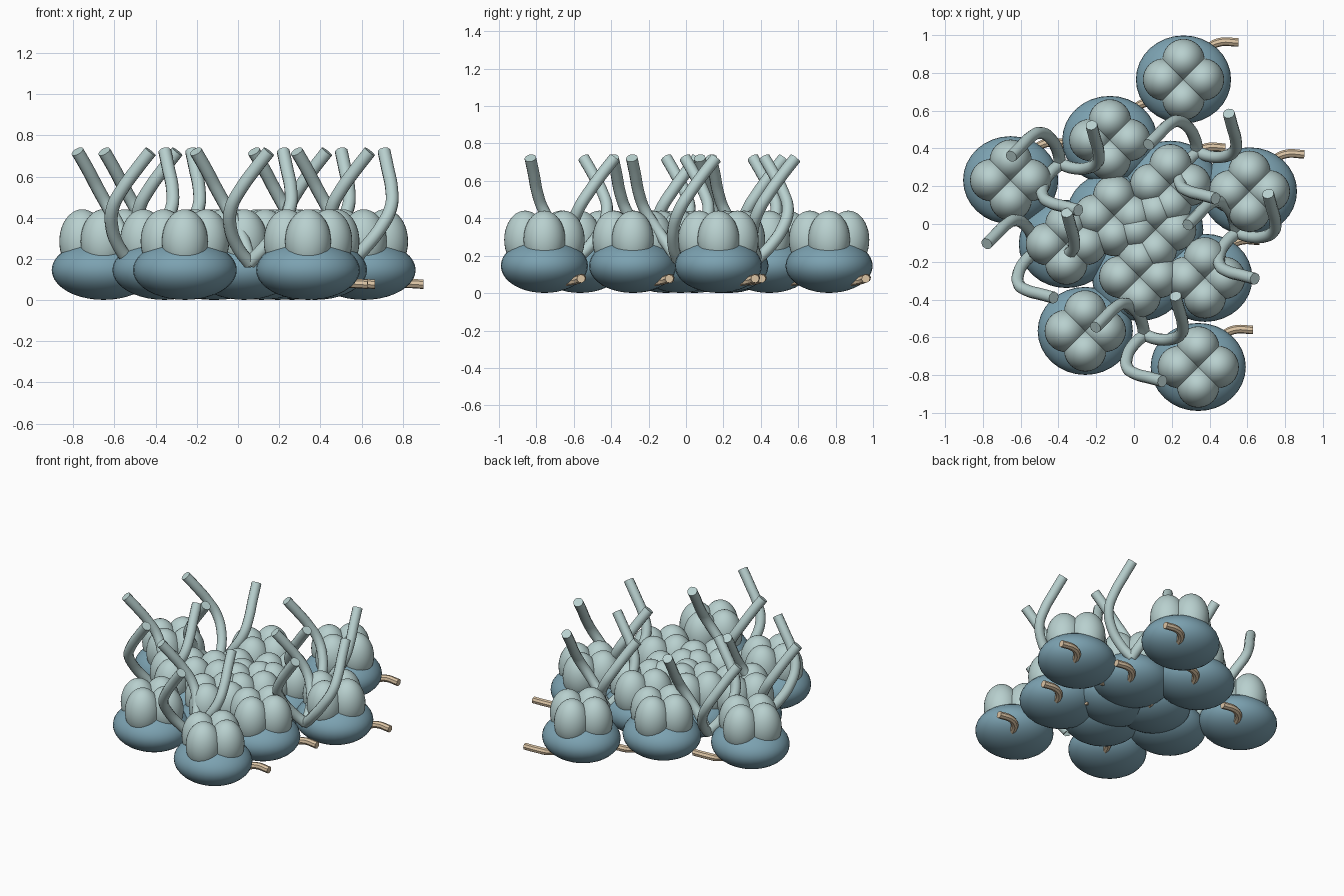
import bpy, math
from mathutils import Matrix, Vector

if "Cube" in bpy.data.objects:
    bpy.data.objects.remove(bpy.data.objects["Cube"])


def material(name, rgb):
    m = bpy.data.materials.new(name)
    m.diffuse_color = (*rgb, 1)
    m.use_nodes = True
    m.node_tree.nodes["Principled BSDF"].inputs["Base Color"].default_value = m.diffuse_color
    return m


BLUE = material("slate_blue", (0.20, 0.36, 0.44))
PALE = material("pale_sage", (0.48, 0.63, 0.62))
TAN = material("tan", (0.72, 0.56, 0.38))


def ellipsoid(name, loc, radii, mat):
    bpy.ops.mesh.primitive_uv_sphere_add(segments=32, ring_count=20, location=loc)
    ob = bpy.context.object
    ob.name = name
    ob.scale = radii
    ob.data.materials.append(mat)
    bpy.ops.object.shade_smooth()


def tube(name, points, radius, mat, sides=3):
    cu = bpy.data.curves.new(name, 'CURVE')
    cu.dimensions = '3D'
    cu.bevel_depth = radius
    cu.bevel_resolution = sides
    cu.resolution_u = 6
    cu.use_fill_caps = True
    sp = cu.splines.new('BEZIER')
    sp.bezier_points.add(len(points) - 1)
    for bp, p in zip(sp.bezier_points, points):
        bp.co = p
        bp.handle_left_type = bp.handle_right_type = 'AUTO'
    ob = bpy.data.objects.new(name, cu)
    bpy.context.collection.objects.link(ob)
    cu.materials.append(mat)
    bpy.ops.object.select_all(action='DESELECT')
    ob.select_set(True)
    bpy.context.view_layer.objects.active = ob
    bpy.ops.object.convert(target='MESH')
    bpy.ops.object.shade_smooth_by_angle(angle=math.radians(40))


# Pods: a flattened base, four upright lobes and a small side stem
pods = [(0.262, 0.765), (-0.128, 0.445), (-0.653, 0.232), (0.611, 0.173),
        (0.193, 0.208), (-0.105, 0.045), (0.115, -0.03), (-0.358, -0.106),
        (0.03, -0.28), (0.375, -0.285), (-0.258, -0.566), (0.34, -0.757)]
stem_path = [(0.11, 0.11, 0.06), (0.14, 0.17, 0.07),
             (0.19, 0.197, 0.08), (0.29, 0.196, 0.077)]
for x, y in pods:
    ellipsoid("pod_base", (x, y, 0.146), (0.252, 0.233, 0.145), BLUE)
    for dx, dy in ((1, 0), (-1, 0), (0, 1), (0, -1)):
        ellipsoid("pod_lobe", (x + dx * 0.103, y + dy * 0.103, 0.285),
                  (0.112, 0.112, 0.156), PALE)
    tube("pod_stem", [(x + a, y + b, z) for a, b, z in stem_path], 0.023, TAN, 2)

# Tendrils: three curling tubes from each root, turned in thirds
tendril_path = [(0, 0, 0.18), (-0.015, 0.07, 0.25), (-0.055, 0.138, 0.35),
                (-0.11, 0.165, 0.45), (-0.16, 0.14, 0.54),
                (-0.21, 0.09, 0.635), (-0.26, 0.04, 0.722)]
roots = [(-0.39, 0.318), (-0.52, -0.145), (0.337, 0.38), (0.545, -0.045), (0.055, -0.587)]
for x, y in roots:
    for k in range(3):
        turn = Matrix.Rotation(k * math.tau / 3, 3, 'Z')
        tube("tendril", [turn @ Vector(p) + Vector((x, y, 0)) for p in tendril_path],
             0.032, PALE)
